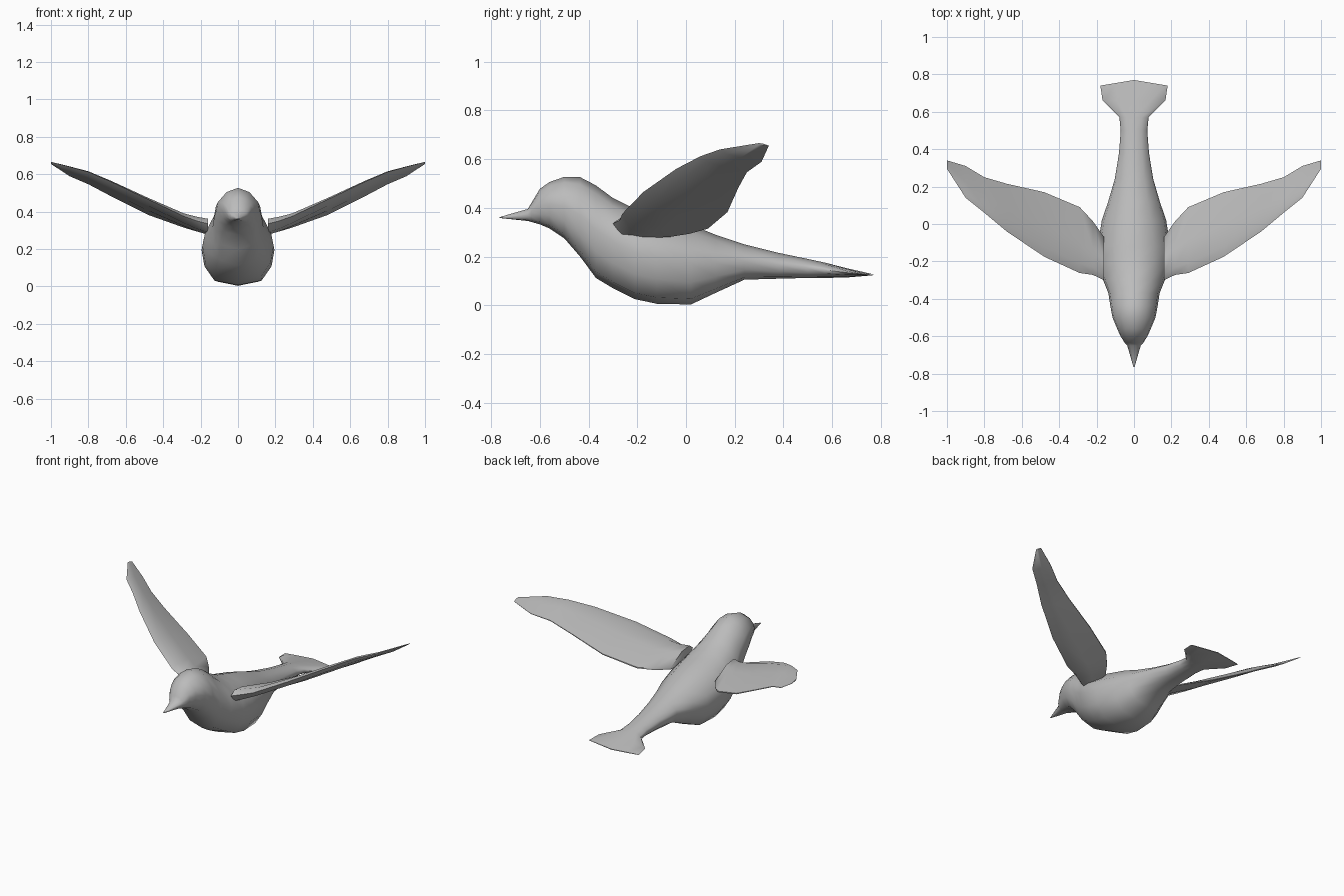
import bpy, bmesh

grey = bpy.data.materials.new("plain grey")
grey.diffuse_color = (0.5, 0.5, 0.5, 1)


def loft(name, rings, angle):
    """Skin a list of closed rings and cap both ends."""
    bm = bmesh.new()
    loops = [[bm.verts.new(p) for p in ring] for ring in rings]
    n = len(loops[0])
    for a, b in zip(loops, loops[1:]):
        for i in range(n):
            j = (i + 1) % n
            bm.faces.new((a[i], a[j], b[j], b[i]))
    bm.faces.new(loops[0])
    bm.faces.new(loops[-1])
    bmesh.ops.remove_doubles(bm, verts=bm.verts, dist=0.0005)
    bmesh.ops.recalc_face_normals(bm, faces=bm.faces)
    mesh = bpy.data.meshes.new(name)
    bm.to_mesh(mesh)
    bm.free()
    mesh.materials.append(grey)
    obj = bpy.data.objects.new(name, mesh)
    bpy.context.collection.objects.link(obj)
    bpy.ops.object.select_all(action='DESELECT')
    obj.select_set(True)
    bpy.context.view_layer.objects.active = obj
    bpy.ops.object.shade_smooth_by_angle(angle=angle)
    return obj


# Body from beak to tail fan: y, top z, bottom z, half width, sweep of the sides
stations = [
    (-0.765, 0.362, 0.358, 0.003, 0), (-0.65, 0.395, 0.346, 0.036, 0),
    (-0.635, 0.42, 0.342, 0.05, 0), (-0.60, 0.478, 0.332, 0.072, 0),
    (-0.56, 0.506, 0.315, 0.09, 0), (-0.50, 0.527, 0.275, 0.115, 0),
    (-0.435, 0.526, 0.20, 0.127, 0), (-0.37, 0.492, 0.112, 0.137, 0),
    (-0.30, 0.44, 0.07, 0.165, 0), (-0.21, 0.395, 0.025, 0.19, 0),
    (-0.12, 0.37, 0.006, 0.195, 0), (0.02, 0.33, 0.003, 0.172, 0),
    (0.12, 0.29, 0.05, 0.138, 0), (0.24, 0.25, 0.105, 0.103, 0),
    (0.38, 0.215, 0.109, 0.08, 0), (0.50, 0.19, 0.112, 0.071, 0),
    (0.57, 0.175, 0.112, 0.078, 0), (0.66, 0.152, 0.114, 0.168, 0),
    (0.77, 0.127, 0.123, 0.18, 0.03)]
half = [(0, 1), (0.53, 0.91), (0.93, 0.70), (1, 0.52), (0.92, 0.28), (0.65, 0.07), (0, 0)]
section = half + [(-u, t) for u, t in half[-2:0:-1]]
loft("body", [[(u * w, y - abs(u) * sweep, lo + t * (hi - lo)) for u, t in section]
              for y, hi, lo, w, sweep in stations], 0.8)

# Wing: x, leading edge y z, trailing edge y z, thickness
spans = [
    (0.16, -0.30, 0.335, -0.07, 0.285, 0.085),
    (0.22, -0.272, 0.35, 0.015, 0.298, 0.075),
    (0.29, -0.262, 0.375, 0.09, 0.318, 0.06),
    (0.48, -0.175, 0.465, 0.17, 0.385, 0.05),
    (0.68, -0.04, 0.56, 0.215, 0.485, 0.04),
    (0.80, 0.06, 0.612, 0.25, 0.548, 0.032),
    (0.90, 0.14, 0.64, 0.31, 0.59, 0.022),
    (1.00, 0.295, 0.665, 0.34, 0.655, 0.006)]
blade = [(0, 0), (0.15, 0.4), (0.5, 0.5), (1, 0.06), (1, -0.06), (0.5, -0.4), (0.15, -0.45)]
for side, label in ((1, "right"), (-1, "left")):
    loft(label + "_wing", [[(side * x, ly + f * (ty - ly), lz + f * (tz - lz) + h * th)
                            for f, h in blade]
                           for x, ly, lz, ty, tz, th in spans], 0.9)
